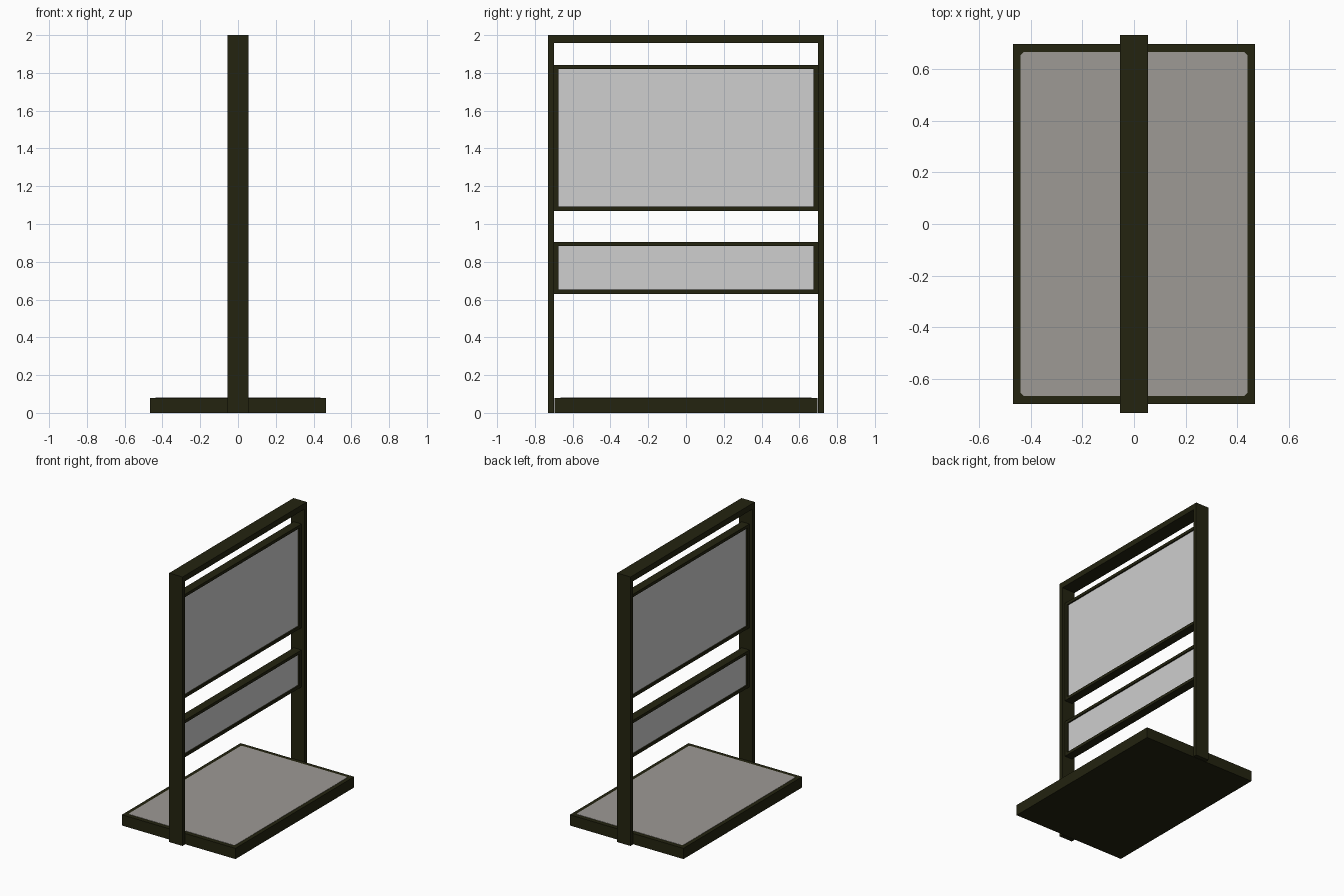
import bpy, bmesh

if "Cube" in bpy.data.objects:
    bpy.data.objects.remove(bpy.data.objects["Cube"])


def material(name, rgb):
    m = bpy.data.materials.new(name)
    m.diffuse_color = (*rgb, 1)
    m.use_nodes = True
    m.node_tree.nodes["Principled BSDF"].inputs["Base Color"].default_value = m.diffuse_color
    return m


DARK = material("dark_olive_metal", (0.017, 0.017, 0.005))
PANEL = material("light_grey_panel", (0.62, 0.62, 0.62))
DECK = material("warm_grey_deck", (0.34, 0.32, 0.30))


def finish(name, bm, mat):
    bmesh.ops.recalc_face_normals(bm, faces=bm.faces)
    me = bpy.data.meshes.new(name)
    bm.to_mesh(me)
    bm.free()
    me.materials.append(mat)
    ob = bpy.data.objects.new(name, me)
    bpy.context.collection.objects.link(ob)
    return ob


def box(name, x, y, z, mat):
    """Box from (min, max) ranges on each axis."""
    bm = bmesh.new()
    bmesh.ops.create_cube(bm, size=1)
    for v in bm.verts:
        for i, (a, b) in enumerate((x, y, z)):
            v.co[i] = b if v.co[i] > 0 else a
    return finish(name, bm, mat)


# Tall outer frame: two posts and a top beam
PX = (-0.055, 0.055)
box("post_front", PX, (-0.73, -0.70), (0, 2), DARK)
box("post_back", PX, (0.70, 0.73), (0, 2), DARK)
box("top_beam", PX, (-0.70, 0.70), (1.957, 2), DARK)

# Two framed panels hung between the posts
FX, T = (-0.032, 0.032), 0.022
for name, z0, z1 in (("upper", 1.07, 1.842), ("lower", 0.63, 0.905)):
    box(name + "_rail_bottom", FX, (-0.70, 0.70), (z0, z0 + T), DARK)
    box(name + "_rail_top", FX, (-0.70, 0.70), (z1 - T, z1), DARK)
    for side, s in (("front", -1), ("back", 1)):
        ys = sorted((s * 0.70, s * 0.675))
        box(f"{name}_stile_{side}", FX, ys, (z0 + T, z1 - T), DARK)
    box(name + "_panel", (-0.022, 0.022), (-0.675, 0.675),
        (z0 + T, z1 - T), PANEL)

# Base slab
box("base", (-0.467, 0.467), (-0.697, 0.697), (0, 0.08), DARK)

# Deck plate on the base, with small cut corners
hx, hy, c = 0.438, 0.665, 0.012
outline = []
for sx, sy in ((1, 1), (-1, 1), (-1, -1), (1, -1)):
    pts = [(sx * hx, sy * (hy - c)), (sx * (hx - c), sy * hy)]
    outline += pts if sx * sy > 0 else pts[::-1]
bm = bmesh.new()
face = bm.faces.new([bm.verts.new((x, y, 0.079)) for x, y in outline])
top = bmesh.ops.extrude_face_region(bm, geom=[face])
for v in top["geom"]:
    if isinstance(v, bmesh.types.BMVert):
        v.co.z = 0.082
finish("deck_plate", bm, DECK)
